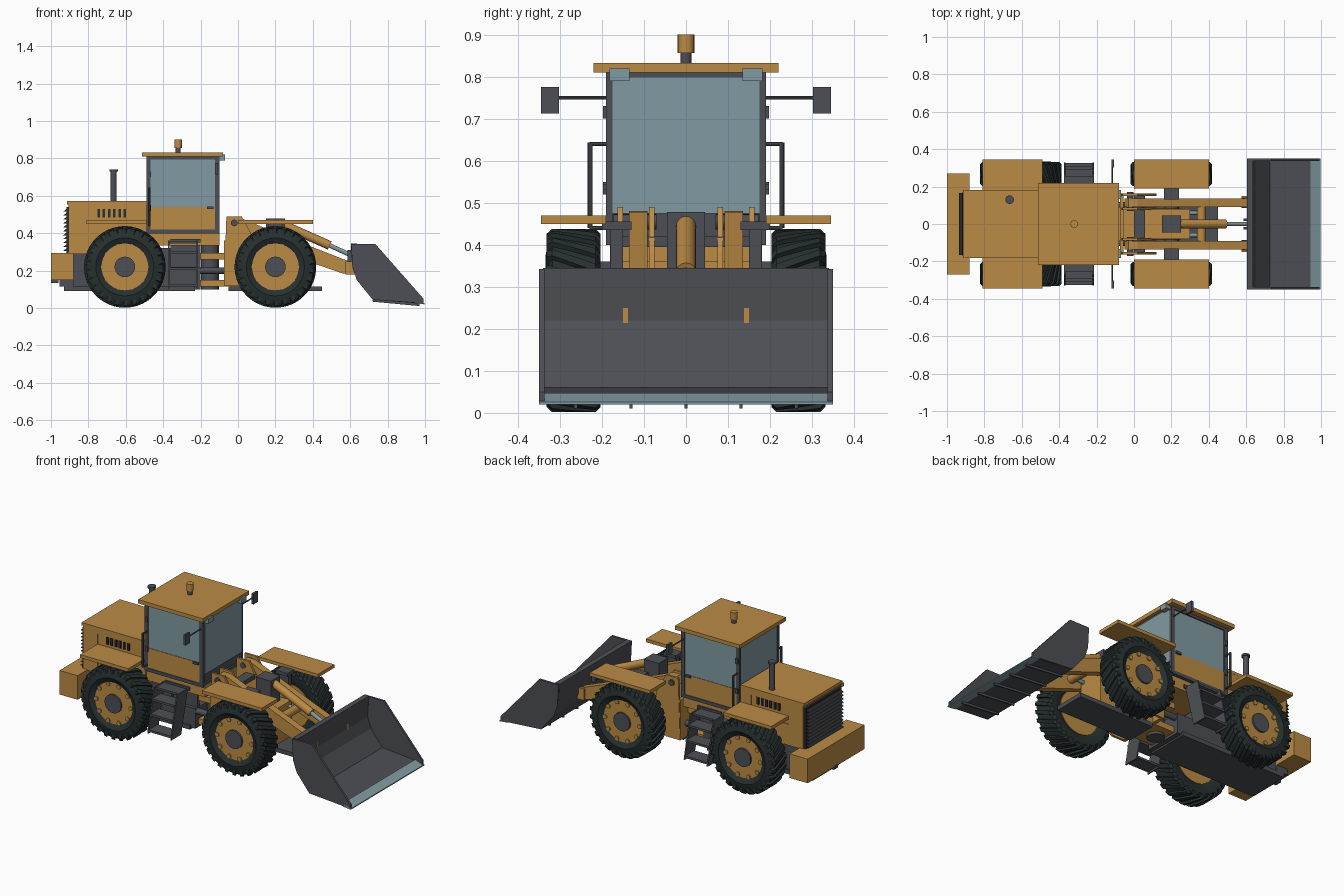
import bpy, bmesh, math
from mathutils import Vector, Matrix


def mat(name, *rgb):
    m = bpy.data.materials.new(name)
    m.diffuse_color = (*rgb, 1)
    return m


YELLOW = mat("yellow paint", 0.50, 0.26, 0.06)
GREY = mat("dark grey steel", 0.075, 0.078, 0.09)
TIRE = mat("tire rubber", 0.02, 0.029, 0.029)
GLASS = mat("pale blue glass", 0.22, 0.33, 0.36)
BLACK = mat("black grille", 0.025, 0.026, 0.029)


def finish(name, bm, m, smooth=False):
    bmesh.ops.recalc_face_normals(bm, faces=bm.faces)
    me = bpy.data.meshes.new(name)
    bm.to_mesh(me)
    bm.free()
    me.materials.append(m)
    o = bpy.data.objects.new(name, me)
    bpy.context.collection.objects.link(o)
    if smooth:
        bpy.context.view_layer.objects.active = o
        o.select_set(True)
        bpy.ops.object.shade_smooth_by_angle(angle=math.radians(35))
        o.select_set(False)
    return o


def prism(name, pts, y0, y1, m, both=False):
    """Side profile (x, z) extruded from y0 to y1, optionally on both sides."""
    bm = bmesh.new()
    for s in ((1, -1) if both else (1,)):
        rings = [[bm.verts.new((x, s * y, z)) for x, z in pts] for y in (y0, y1)]
        bm.faces.new(rings[0])
        bm.faces.new(rings[1][::-1])
        for i in range(len(pts)):
            j = (i + 1) % len(pts)
            bm.faces.new((rings[0][i], rings[0][j], rings[1][j], rings[1][i]))
    return finish(name, bm, m)


def box(name, x0, x1, y0, y1, z0, z1, m, both=False):
    return prism(name, [(x0, z0), (x1, z0), (x1, z1), (x0, z1)], y0, y1, m, both)


def rod(name, a, b, r, m, both=False, n=16):
    bm = bmesh.new()
    for s in ((1, -1) if both else (1,)):
        p, q = (Vector((v[0], s * v[1], v[2])) for v in (a, b))
        d = q - p
        t = Matrix.Translation((p + q) / 2) @ d.to_track_quat('Z', 'Y').to_matrix().to_4x4()
        bmesh.ops.create_cone(bm, cap_ends=True, segments=n, radius1=r, radius2=r,
                              depth=d.length, matrix=t)
    return finish(name, bm, m, True)


def lathe(name, prof, cx, cz, s, m, n=40):
    """Revolve (radius, y) profile about a y axis; closed loop."""
    bm = bmesh.new()
    rings = [[bm.verts.new((cx + r * math.cos(k * math.tau / n), s * y,
                            cz + r * math.sin(k * math.tau / n))) for r, y in prof] for k in range(n)]
    for k in range(n):
        a, b = rings[k], rings[(k + 1) % n]
        for i in range(len(prof)):
            j = (i + 1) % len(prof)
            bm.faces.new((a[i], a[j], b[j], b[i]))
    return finish(name, bm, m, True)


# Wheels: tire, slanted lugs, rim, bolts and hub
ZC = 0.22
for label, cx in (("rear", -0.605), ("front", 0.2)):
    for s in (1, -1):
        lathe(label + "_tire", [(0.125, 0.22), (0.16, 0.203), (0.19, 0.203), (0.207, 0.215), (0.207, 0.318),
                                (0.19, 0.328), (0.155, 0.334), (0.125, 0.318)], cx, ZC, s, TIRE)
        bm = bmesh.new()
        for k in range(26):
            rows = []
            for y, r0, r1, shift in ((0.203, 0.18, 0.206, -0.15), (0.215, 0.2, 0.218, -0.11), (0.267, 0.2, 0.218, 0),
                                     (0.319, 0.2, 0.218, 0.11), (0.332, 0.18, 0.206, 0.15)):
                row = []
                for r, da in ((r0, -0.065), (r1, -0.05), (r1, 0.05), (r0, 0.065)):
                    a = k * math.tau / 26 + shift + da
                    row.append(bm.verts.new((cx + r * math.cos(a), s * y, ZC + r * math.sin(a))))
                rows.append(row)
            for a, b in zip(rows, rows[1:]):
                for i in range(4):
                    bm.faces.new((a[i], a[(i + 1) % 4], b[(i + 1) % 4], b[i]))
            bm.faces.new(rows[0])
            bm.faces.new(rows[-1][::-1])
        finish(label + "_tire_lugs", bm, TIRE)
        rod(label + "_rim", (cx, s * 0.215, ZC), (cx, s * 0.318, ZC), 0.128, YELLOW, n=32)
        rod(label + "_hub", (cx, s * 0.3, ZC), (cx, s * 0.328, ZC), 0.055, GREY, n=24)
        for k in range(10):
            a = k * math.tau / 10
            x, z = cx + 0.115 * math.cos(a), ZC + 0.115 * math.sin(a)
            rod(label + "_rim_bolt", (x, s * 0.31, z), (x, s * 0.325, z), 0.013, YELLOW, n=8)
    rod(label + "_axle", (cx, -0.22, ZC), (cx, 0.22, ZC), 0.04, GREY)
    rod(label + "_differential", (cx, -0.06, ZC), (cx, 0.06, ZC), 0.075, GREY)

# Fenders and brackets
box("front_fender", 0, 0.4, 0.19, 0.345, 0.45, 0.47, YELLOW, True)
box("rear_fender", -0.81, -0.49, 0.18, 0.345, 0.45, 0.47, YELLOW, True)
box("front_fender_bracket", 0.16, 0.24, 0.13, 0.2, 0.435, 0.455, GREY, True)
box("front_fender_post", 0.17, 0.23, 0.15, 0.18, 0.22, 0.45, GREY, True)

# Rear chassis, counterweight and tow hitch
box("rear_belly_plate", -0.93, -0.23, -0.13, 0.13, 0.09, 0.115, GREY)
box("rear_chassis", -0.88, -0.36, -0.12, 0.12, 0.115, 0.32, GREY)
box("chassis_nose", -0.37, -0.2, -0.12, 0.12, 0.1, 0.22, GREY)
box("counterweight", -1, -0.88, -0.27, 0.27, 0.15, 0.295, YELLOW)
box("counterweight_neck", -0.955, -0.88, -0.13, 0.13, 0.115, 0.15, GREY)
box("tow_hitch", -1.0, -0.96, -0.02, 0.02, 0.135, 0.16, GREY)

# Engine hood with side panel frame, vents and rear grille
box("hood", -0.905, -0.49, -0.175, 0.175, 0.29, 0.56, YELLOW)
box("hood_lid", -0.915, -0.49, -0.182, 0.182, 0.555, 0.573, YELLOW)
for z0, z1 in ((0.53, 0.555), (0.40, 0.42)):
    box("hood_panel_rail", -0.905, -0.49, 0.175, 0.181, z0, z1, YELLOW, True)
for x0, x1 in ((-0.905, -0.81), (-0.56, -0.49)):
    box("hood_panel_stile", x0, x1, 0.175, 0.181, 0.30, 0.53, YELLOW, True)
for k in range(6):
    x = -0.752 + k * 0.028
    box("hood_vent", x, x + 0.014, 0.175, 0.182, 0.485, 0.53, BLACK, True)
box("rear_grille", -0.918, -0.9, -0.17, 0.17, 0.295, 0.54, BLACK)
for k in range(11):
    z = 0.305 + k * 0.021
    prism("grille_slat", [(-0.918, z), (-0.935, z), (-0.918, z + 0.014)], -0.165, 0.165, BLACK)
rod("exhaust_pipe", (-0.665, 0.13, 0.57), (-0.665, 0.13, 0.735), 0.016, GREY)
rod("exhaust_cap", (-0.665, 0.13, 0.73), (-0.665, 0.13, 0.742), 0.023, GREY)

# Cab: floor, door panels, glass, pillars and roof
box("cab_base", -0.5, -0.1, -0.17, 0.17, 0.335, 0.405, YELLOW)
box("cab_floor", -0.49, -0.1, -0.19, 0.19, 0.4, 0.42, GREY)
box("cab_lower_body", -0.48, -0.11, -0.18, 0.18, 0.42, 0.54, GREY)
box("door_panel", -0.468, -0.122, 0.18, 0.186, 0.42, 0.54, YELLOW, True)
box("cab_glass", -0.484, -0.105, -0.183, 0.183, 0.54, 0.8, GLASS)
box("windshield", -0.106, -0.098, -0.175, 0.175, 0.475, 0.798, GLASS)
for x0, x1 in ((-0.49, -0.468), (-0.122, -0.1)):
    box("cab_pillar", x0, x1, 0.175, 0.19, 0.4, 0.81, GREY, True)
box("cab_top_rail", -0.49, -0.1, 0.175, 0.19, 0.795, 0.812, GREY, True)
for x in (-0.49, -0.115):
    box("cab_cross_rail", x, x + 0.015, -0.18, 0.18, 0.797, 0.812, GREY)
box("door_handle", -0.165, -0.13, 0.186, 0.197, 0.53, 0.543, GREY, True)
for z in (0.52, 0.7):
    box("door_hinge", -0.482, -0.465, 0.188, 0.198, z, z + 0.03, GREY, True)
box("roof", -0.512, -0.08, -0.22, 0.22, 0.81, 0.833, YELLOW)
box("roof_light", -0.1, -0.07, 0.135, 0.182, 0.79, 0.82, GLASS, True)
rod("beacon_base", (-0.32, 0, 0.83), (-0.32, 0, 0.86), 0.013, GREY)
rod("beacon", (-0.32, 0, 0.856), (-0.32, 0, 0.9), 0.02, YELLOW)

# Mirrors and handrails
rod("mirror_arm", (-0.115, 0.185, 0.75), (-0.115, 0.31, 0.75), 0.004, GREY, True, 8)
box("mirror", -0.121, -0.108, 0.302, 0.345, 0.712, 0.775, GREY, True)
rod("handrail", (-0.475, 0.228, 0.44), (-0.475, 0.228, 0.644), 0.006, GREY, True, 8)
for z in (0.44, 0.64):
    rod("handrail_mount", (-0.475, 0.18, z), (-0.475, 0.23, z), 0.005, GREY, True, 8)

# Access steps
for z, y0 in ((0.345, 0.17), (0.29, 0.21), (0.205, 0.225), (0.115, 0.24)):
    box("step_tread", -0.37, -0.215, y0, y0 + 0.085, z, z + 0.013, GREY, True)
for x in (-0.375, -0.222):
    bm_pts = [(0.17, 0.36), (0.27, 0.36), (0.328, 0.105), (0.235, 0.105)]
    for s in (1, -1):
        bm = bmesh.new()
        f = bm.faces.new([bm.verts.new((x, s * y, z)) for y, z in bm_pts])
        e = bmesh.ops.extrude_face_region(bm, geom=[f])
        bmesh.ops.translate(bm, vec=(0.008, 0, 0), verts=[v for v in e["geom"] if isinstance(v, bmesh.types.BMVert)])
        finish("step_side", bm, GREY)
box("step_mount", -0.36, -0.2, 0.1, 0.18, 0.35, 0.37, GREY, True)

# Articulation joint
rod("pivot_pin", (-0.15, 0, 0.1), (-0.15, 0, 0.34), 0.048, GREY, n=24)
for z in (0.115, 0.26):
    box("hinge_plate", -0.21, -0.04, -0.09, 0.09, z, z + 0.035, YELLOW)
box("rear_hinge_web", -0.36, -0.2, -0.1, -0.08, 0.22, 0.34, GREY)
rod("steering_cylinder", (-0.34, 0.1, 0.2), (-0.05, 0.1, 0.2), 0.018, GREY, True)

# Front frame and loader towers
box("front_belly_plate", -0.05, 0.45, -0.095, 0.095, 0.09, 0.115, GREY)
box("front_frame", -0.07, 0.3, -0.08, 0.08, 0.115, 0.33, YELLOW)
for y in (0.075, 0.15):
    prism("tower_plate", [(-0.075, 0.12), (0.02, 0.12), (0.12, 0.2), (0.08, 0.38), (0.02, 0.49), (-0.062, 0.49)],
          y, y + 0.013, YELLOW, True)
box("tower_back", -0.075, -0.055, -0.16, 0.16, 0.12, 0.36, YELLOW)
box("tower_cross_beam", 0.0, 0.06, -0.16, 0.16, 0.395, 0.42, GREY)
rod("arm_pivot", (-0.02, 0.07, 0.455), (-0.02, 0.172, 0.455), 0.018, GREY, True)

# Lift arms, cylinders and linkage
prism("lift_arm", [(-0.05, 0.44), (-0.03, 0.48), (0.02, 0.478), (0.35, 0.345), (0.605, 0.245), (0.61, 0.18),
                   (0.56, 0.185), (0.3, 0.275)], 0.092, 0.136, YELLOW, True)
rod("bucket_pin", (0.598, 0.085, 0.21), (0.598, 0.143, 0.21), 0.022, GREY, True)
rod("arm_cross_tube", (0.36, -0.1, 0.31), (0.36, 0.1, 0.31), 0.024, YELLOW)
rod("lift_cylinder", (0.03, 0.06, 0.3), (0.25, 0.06, 0.3), 0.022, YELLOW, True)
rod("lift_cylinder_rod", (0.25, 0.06, 0.3), (0.36, 0.06, 0.3), 0.011, GLASS, True)
box("tilt_bracket", 0.15, 0.25, -0.045, 0.045, 0.32, 0.478, GREY)
rod("tilt_cylinder", (0.22, 0, 0.455), (0.49, 0, 0.335), 0.024, YELLOW)
rod("tilt_cylinder_rod", (0.47, 0, 0.344), (0.61, 0, 0.28), 0.012, GLASS)
box("bucket_tilt_lug", 0.585, 0.625, 0.015, 0.03, 0.24, 0.31, GREY, True)
box("bucket_arm_lug", 0.575, 0.63, 0.138, 0.15, 0.18, 0.25, YELLOW, True)

# Bucket: side plates, curved shell, cutting edge and wear ribs
prism("bucket_side", [(0.605, 0.342), (0.735, 0.342), (0.992, 0.05), (0.992, 0.025), (0.72, 0.045),
                      (0.635, 0.15), (0.612, 0.215)], 0.337, 0.35, GREY, True)
prism("bucket_shell", [(0.603, 0.345), (0.612, 0.215), (0.635, 0.15), (0.72, 0.045), (0.96, 0.026), (0.96, 0.04),
                       (0.727, 0.06), (0.65, 0.155), (0.628, 0.22), (0.635, 0.345)], -0.34, 0.34, GREY)
prism("cutting_edge", [(0.945, 0.025), (0.997, 0.02), (0.997, 0.026), (0.945, 0.047)], -0.35, 0.35, GLASS)
for k in range(-2, 3):
    y = k * 0.131
    prism("bucket_wear_rib", [(0.72, 0.046), (0.72, 0.034), (0.97, 0.011), (0.97, 0.026)], y - 0.004, y + 0.004, GREY)
